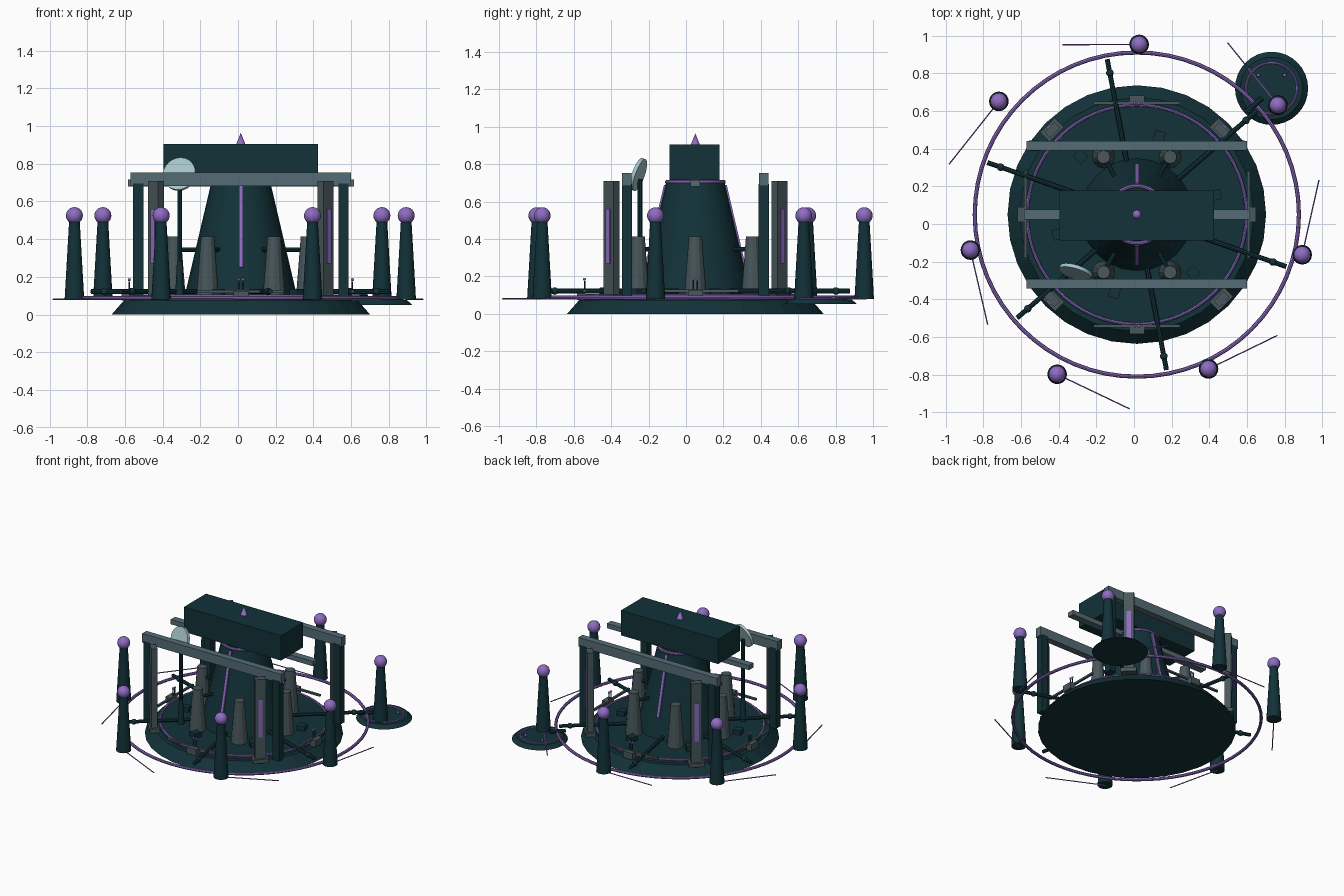
import bpy, math
from math import cos, sin, radians, pi
from mathutils import Vector

cube = bpy.data.objects.get("Cube")
if cube:
    bpy.data.objects.remove(cube, do_unlink=True)

CX, CY = 0.015, 0.05  # hub of the station


def material(name, rgb):
    m = bpy.data.materials.new(name)
    m.use_nodes = True
    m.diffuse_color = (*rgb, 1)
    m.node_tree.nodes["Principled BSDF"].inputs["Base Color"].default_value = (*rgb, 1)
    return m


DARK = material("dark teal", (0.006, 0.032, 0.04))
SLATE = material("slate blue", (0.09, 0.15, 0.18))
GREY = material("grey", (0.065, 0.095, 0.105))
PURPLE = material("purple", (0.27, 0.15, 0.54))
PALE = material("pale blue", (0.38, 0.56, 0.6))


def finish(name, mat, smooth=False):
    o = bpy.context.object
    o.name = name
    o.data.materials.append(mat)
    if smooth:
        bpy.ops.object.shade_smooth_by_angle(angle=radians(35))
    return o


def polar(r, deg, z=0.0):
    return Vector((CX + r * cos(radians(deg)), CY + r * sin(radians(deg)), z))


def box(name, mat, loc, size, turn=0.0):
    bpy.ops.mesh.primitive_cube_add(size=1, location=loc, rotation=(0, 0, radians(turn)))
    bpy.context.object.scale = size
    return finish(name, mat)


def cone(name, mat, x, y, z0, z1, r0, r1, sides=24, smooth=True):
    bpy.ops.mesh.primitive_cone_add(vertices=sides, radius1=r0, radius2=r1, depth=z1 - z0,
                                    location=(x, y, (z0 + z1) / 2))
    return finish(name, mat, smooth)


def rod(name, mat, a, b, r, sides=8):
    d = b - a
    bpy.ops.mesh.primitive_cylinder_add(vertices=sides, radius=r, depth=d.length, location=(a + b) / 2,
                                        rotation=d.to_track_quat('Z', 'Y').to_euler())
    return finish(name, mat, True)


def ring(name, x, y, z, r, thick):
    bpy.ops.mesh.primitive_torus_add(major_radius=r, minor_radius=thick, major_segments=64,
                                     minor_segments=8, location=(x, y, z))
    return finish(name, PURPLE, True)


def ball(name, mat, loc, r):
    bpy.ops.mesh.primitive_uv_sphere_add(segments=20, ring_count=12, radius=r, location=loc)
    return finish(name, mat, True)


# Base, deck and light rings
cone("base", DARK, CX, CY, 0, 0.075, 0.686, 0.62, 32, False)
cone("deck", DARK, CX, CY, 0.07, 0.1, 0.59, 0.575, 32, False)
ring("deck_ring", CX, CY, 0.097, 0.582, 0.009)
ring("outer_ring", CX, CY, 0.088, 0.86, 0.011)

# Central tower with light strips and head
cone("tower", DARK, CX, CY, 0.09, 0.7, 0.3, 0.157)
ring("tower_ring", CX, CY, 0.705, 0.152, 0.011)
for side, label in ((-1, "front"), (1, "back")):
    strip = box("tower_strip_" + label, PURPLE, (CX, CY + side * 0.213, 0.47), (0.022, 0.012, 0.45))
    strip.rotation_euler.x = side * math.atan(0.143 / 0.61)
box("head", DARK, (CX, CY - 0.005, 0.81), (0.82, 0.266, 0.19))
cone("head_spike", PURPLE, CX, CY, 0.905, 0.965, 0.024, 0, 12)

# Overhead beams and their columns
box("middle_beam", SLATE, (CX, CY, 0.698), (1.2, 0.052, 0.036))
for side, label in ((-1, "front"), (1, "back")):
    y = CY + side * 0.366
    box(label + "_beam", SLATE, (CX, y, 0.718), (1.17, 0.05, 0.07))
    for sx, hand in ((-1, "right"), (1, "left")):
        box(f"{label}_{hand}_column", DARK, (CX + sx * 0.545, y, 0.39), (0.055, 0.055, 0.61))

# Diagonal columns with glowing panels on the outside
for deg in range(45, 360, 90):
    box(f"diagonal_column_{deg}", GREY, polar(0.635, deg, 0.4), (0.045, 0.075, 0.62), deg)
    box(f"column_panel_{deg}", PURPLE, polar(0.66, deg, 0.415), (0.008, 0.03, 0.29), deg)
    box(f"column_foot_{deg}", GREY, polar(0.635, deg, 0.09), (0.07, 0.11, 0.03), deg)

# Low rails with paired pins
for deg in range(0, 360, 90):
    box(f"rail_{deg}", GREY, polar(0.592, deg, 0.122), (0.016, 0.46, 0.014), deg)
    box(f"rail_block_{deg}", GREY, polar(0.61, deg, 0.1), (0.045, 0.08, 0.05), deg)
    for s in (-1, 1):
        across = Vector((-sin(radians(deg)), cos(radians(deg)), 0)) * 0.011 * s
        foot = polar(0.592, deg, 0.12) + across
        rod(f"pin_{deg}_{s}", DARK, foot, foot + Vector((0, 0, 0.055)), 0.004, 6)
        ball(f"pin_tip_{deg}_{s}", PURPLE, foot + Vector((0, 0, 0.065)), 0.008)

# Tapered tanks, feed pipes, crates and radial arms
for k in range(6):
    deg = 60 * k
    p = polar(0.353, deg)
    cone(f"tank_{k}", GREY, p.x, p.y, 0.095, 0.415, 0.06, 0.035, 12, False)
    rod(f"tank_pipe_{k}", DARK, polar(0.2, deg, 0.345), polar(0.36, deg, 0.345), 0.012)
    box(f"crate_{k}", DARK, polar(0.43, deg + 14, 0.115), (0.06, 0.055, 0.04), deg + 14)
    a = deg + 40.8
    rod(f"arm_{k}", DARK, polar(0.28, a, 0.122), polar(0.84, a, 0.122), 0.013)
    ball(f"arm_joint_{k}", DARK, polar(0.765, a, 0.122), 0.02)

# Seven outer pylons with globes and tangent light rods
for k in range(7):
    deg = 89.2 + k * 360 / 7
    r = 0.947 if k in (1, 3, 6) else 0.903
    p = polar(r, deg, 0.08)
    cone(f"pylon_{k}", DARK, p.x, p.y, 0.08, 0.5, 0.052, 0.028, 20)
    ball(f"pylon_globe_{k}", PURPLE, p + Vector((0, 0, 0.445)), 0.045)
    t = radians(deg + 91)
    rod(f"light_rod_{k}", PURPLE, p, p + Vector((cos(t), sin(t), 0)) * r * 0.45, 0.004, 6)

# Landing pad
PX, PY = 0.73, 0.72
cone("pad", DARK, PX, PY, 0.052, 0.078, 0.194, 0.165, 32, False)
ring("pad_ring", PX, PY, 0.079, 0.135, 0.006)
for s in (-1, 1):
    ball(f"pad_lamp_{s}", PURPLE, (PX + s * 0.07, PY + 0.07, 0.085), 0.009)
rod("pad_link", DARK, polar(0.8, 43, 0.1), Vector((PX - 0.05, PY - 0.05, 0.1)), 0.014)

# Dish on its mast
dish_at = Vector((-0.31, -0.255, 0.745))
rod("dish_mast", DARK, Vector((-0.31, -0.245, 0.09)), Vector((-0.31, -0.245, 0.72)), 0.013, 10)
cone("dish_mast_base", DARK, -0.31, -0.245, 0.09, 0.28, 0.024, 0.014, 12)
facing = Vector((-0.28, -0.91, 0.32)).normalized()
rod("dish", PALE, dish_at - facing * 0.01, dish_at + facing * 0.01, 0.09, 24)
